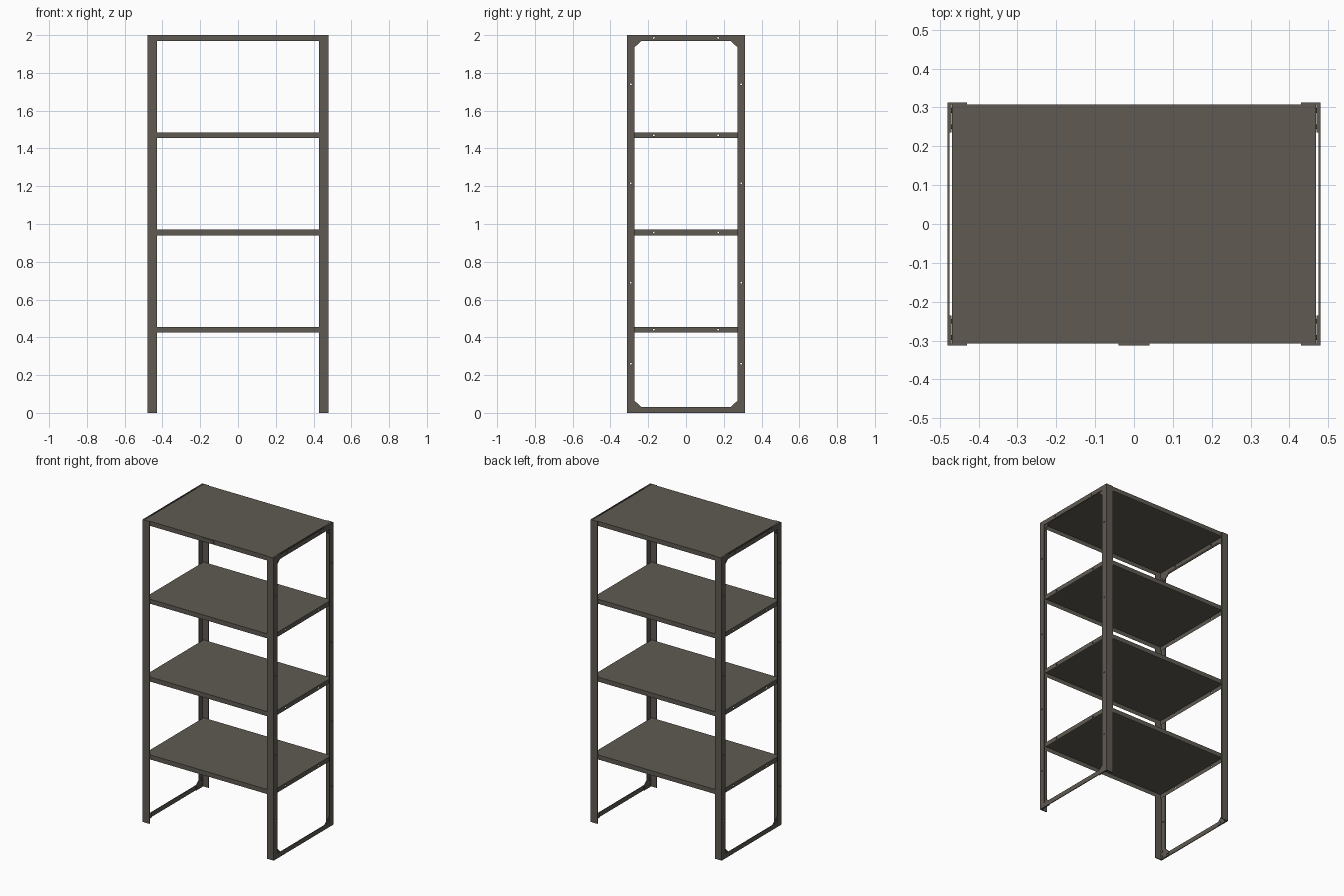
import bpy
import bmesh
from math import pi
from mathutils import Matrix, Vector

cube = bpy.data.objects.get("Cube")
if cube:
    bpy.data.objects.remove(cube, do_unlink=True)

steel = bpy.data.materials.new("dark_bronze_steel")
steel.use_nodes = True
steel.diffuse_color = (0.115, 0.102, 0.084, 1)
steel.node_tree.nodes["Principled BSDF"].inputs["Base Color"].default_value = steel.diffuse_color

X, Y, TOP = 0.48, 0.313, 2.0     # outer half width, half depth, height
T = 0.005                        # sheet thickness
SHELF_X, SHELF_Y, LIP = 0.468, 0.308, 0.03


def finish(name, bm):
    bmesh.ops.recalc_face_normals(bm, faces=bm.faces)
    mesh = bpy.data.meshes.new(name)
    bm.to_mesh(mesh)
    bm.free()
    mesh.materials.append(steel)
    obj = bpy.data.objects.new(name, mesh)
    bpy.context.collection.objects.link(obj)
    return obj


def add_box(bm, lo, hi):
    lo, hi = Vector(lo), Vector(hi)
    place = Matrix.Translation((lo + hi) / 2) @ Matrix.Diagonal((*(hi - lo), 1))
    bmesh.ops.create_cube(bm, size=1, matrix=place)


def add_prism(bm, points, depth):
    face = bm.faces.new([bm.verts.new(p) for p in points])
    grown = bmesh.ops.extrude_face_region(bm, geom=[face])["geom"]
    bmesh.ops.translate(bm, vec=depth, verts=[v for v in grown if isinstance(v, bmesh.types.BMVert)])


def add_rod(bm, centre, radius, length, sides):
    turn = Matrix.Translation(centre) @ Matrix.Rotation(pi / 2, 4, "Y")
    bmesh.ops.create_cone(bm, cap_ends=True, segments=sides, radius1=radius,
                          radius2=radius, depth=length, matrix=turn)


# Cutter for the bolt holes, running straight through both sides
shelf_tops = [0.455, 0.97, 1.485, TOP]
bm = bmesh.new()
for y in (-1, 1):
    for z in (0.26, 0.69, 1.215, 1.74):
        add_rod(bm, (0, y * 0.292, z), 0.005, 1.2, 8)
    for z in shelf_tops:
        add_rod(bm, (0, y * 0.17, z - LIP / 2), 0.005, 1.2, 8)
hole_cutter = finish("hole_cutter", bm)
hole_cutter.hide_render = True
hole_cutter.hide_viewport = True


def drill(obj):
    cut = obj.modifiers.new("holes", "BOOLEAN")
    cut.operation = "DIFFERENCE"
    cut.solver = "EXACT"
    cut.object = hole_cutter


# Shelves: folded trays with lips turned down on all four edges
for i, z in enumerate(shelf_tops):
    bm = bmesh.new()
    add_box(bm, (-SHELF_X, -SHELF_Y, z - LIP), (SHELF_X, SHELF_Y, z))
    under = min(bm.faces, key=lambda f: f.calc_center_median().z)
    bmesh.ops.inset_region(bm, faces=[under], thickness=T)
    bmesh.ops.translate(bm, vec=(0, 0, LIP - T), verts=under.verts)
    drill(finish(f"shelf_{i + 1}", bm))

# Side frames: angle posts, top and bottom bars, corner gussets and bolts
for side, sx in (("left", 1), ("right", -1)):
    for end, sy in (("front", -1), ("back", 1)):
        outline = [(X, Y), (X - 0.05, Y), (X - 0.05, Y - T), (X - T, Y - T),
                   (X - T, Y - 0.04), (X, Y - 0.04)]
        bm = bmesh.new()
        add_prism(bm, [(sx * x, sy * y, 0) for x, y in outline], (0, 0, TOP))
        drill(finish(f"{end}_{side}_post", bm))

        for level, base, up in (("bottom", 0, 1), ("top", TOP, -1)):
            bm = bmesh.new()
            corner = [(Y - T, 0), (0.235, 0), (0.235, 0.03), (0.273, 0.065), (Y - T, 0.065)]
            add_prism(bm, [(sx * (X - T), sy * y, base + up * z) for y, z in corner],
                      (-sx * T, 0, 0))
            finish(f"{level}_{end}_{side}_gusset", bm)
            bm = bmesh.new()
            for y, z in ((0.25, 0.015), (0.292, 0.015), (0.292, 0.05)):
                add_rod(bm, (sx * (X - 0.009), sy * y, base + up * z), 0.006, 0.008, 6)
            finish(f"{level}_{end}_{side}_bolts", bm)

    for level, z in (("bottom", 0), ("top", TOP - LIP)):
        bm = bmesh.new()
        xs = sorted((sx * X, sx * (X - T)))
        add_box(bm, (xs[0], 0.04 - Y, z), (xs[1], Y - 0.04, z + LIP))
        drill(finish(f"{level}_{side}_bar", bm))

# Small blank plate on the front edge of the top shelf
bm = bmesh.new()
add_box(bm, (-0.04, -Y, TOP - 0.026), (0.04, -SHELF_Y, TOP - 0.002))
finish("front_plate", bm)
